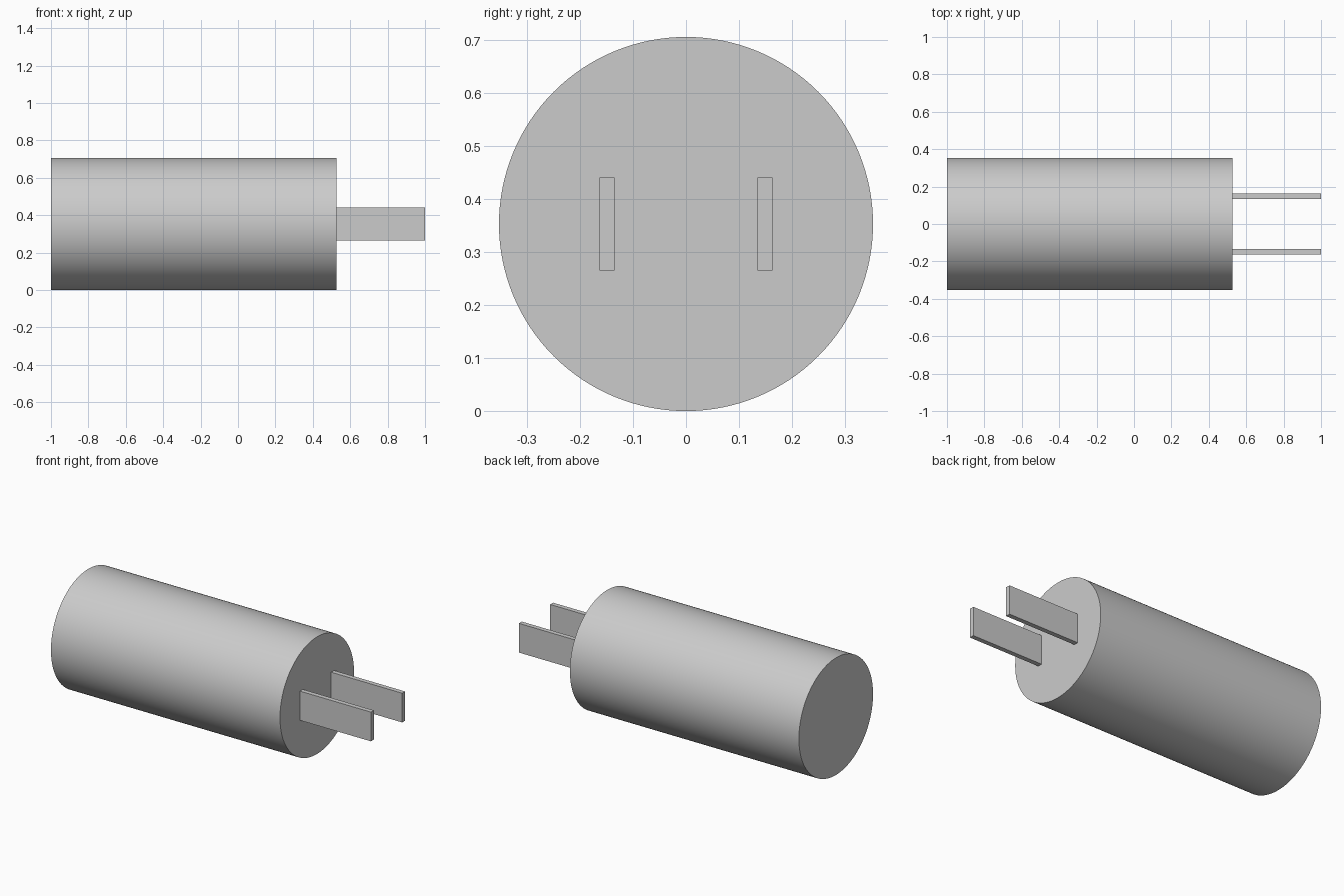
import bpy
import math

cube = bpy.data.objects.get("Cube")
if cube:
    bpy.data.objects.remove(cube, do_unlink=True)

RADIUS = 0.353
BACK, FACE, TIP = -1.0, 0.527, 1.0

grey = bpy.data.materials.new("light grey")
grey.use_nodes = True
colour = (0.6, 0.6, 0.6, 1.0)
grey.diffuse_color = colour
grey.node_tree.nodes["Principled BSDF"].inputs["Base Color"].default_value = colour


def finish(name):
    obj = bpy.context.object
    obj.name = name
    obj.data.materials.append(grey)
    bpy.ops.object.transform_apply(location=False, rotation=True, scale=True)
    return obj


# Cylindrical body lying along x
bpy.ops.mesh.primitive_cylinder_add(
    vertices=128, radius=RADIUS, depth=FACE - BACK,
    location=((BACK + FACE) / 2, 0, RADIUS), rotation=(0, math.pi / 2, 0))
finish("body")
bpy.ops.object.shade_smooth_by_angle(angle=math.radians(30))

# Pair of flat prongs standing out of the end face
for name, side in (("back_prong", 1), ("front_prong", -1)):
    bpy.ops.mesh.primitive_cube_add(
        size=1, location=((FACE + TIP) / 2, side * 0.149, RADIUS))
    bpy.context.object.scale = (TIP - FACE, 0.028, 0.176)
    finish(name)
